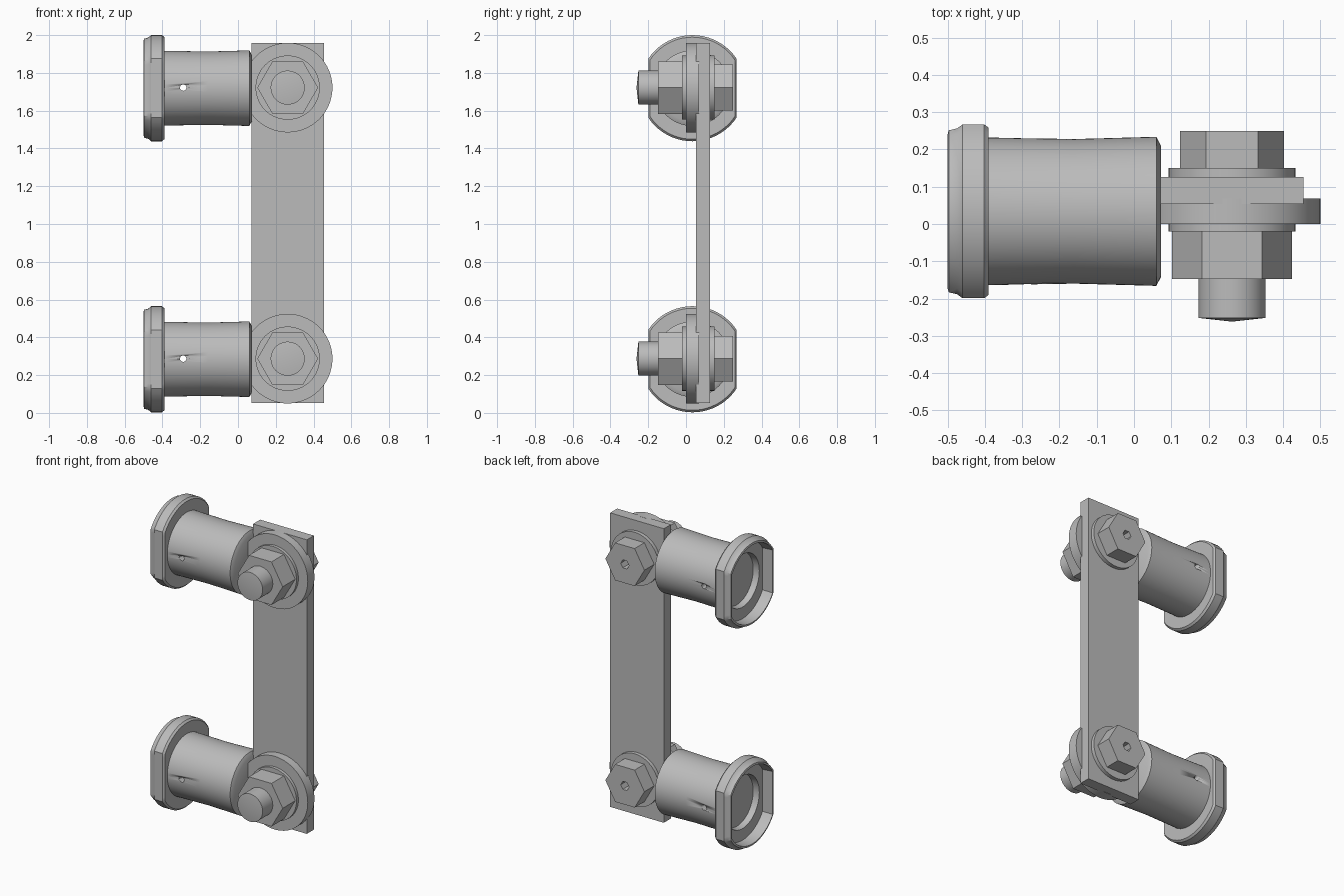
import bpy, bmesh, math

cube = bpy.data.objects.get("Cube")
if cube:
    bpy.data.objects.remove(cube, do_unlink=True)

# Single plain metal colour
metal = bpy.data.materials.new("grey metal")
metal.use_nodes = True
GREY = (0.5, 0.5, 0.5, 1)
metal.diffuse_color = GREY
metal.node_tree.nodes["Principled BSDF"].inputs["Base Color"].default_value = GREY


def finish(name, bm):
    bmesh.ops.recalc_face_normals(bm, faces=bm.faces)
    mesh = bpy.data.meshes.new(name)
    bm.to_mesh(mesh)
    bm.free()
    mesh.materials.append(metal)
    mesh.shade_smooth()
    mesh.set_sharp_from_angle(angle=math.radians(30))
    obj = bpy.data.objects.new(name, mesh)
    bpy.context.collection.objects.link(obj)
    return obj


def lathe(name, profile, centre, axis="y", sides=64, flat=None):
    """Turn (position along axis, radius) points; flat trims the wide parts in y."""
    bm = bmesh.new()
    rings = []
    for along, r in profile:
        ring = []
        for i in range(sides if r > 0 else 1):
            a = math.tau * i / sides
            p, q = r * math.cos(a), r * math.sin(a)
            if flat and r > 0.21:
                p = max(-flat * r, min(flat * r, p))
            off = (p, along, q) if axis == "y" else (along, p, q)
            ring.append(bm.verts.new([c + o for c, o in zip(centre, off)]))
        rings.append(ring)
    for a, b in zip(rings, rings[1:]):
        for i in range(sides):
            j = (i + 1) % sides
            quad = [a[i % len(a)], a[j % len(a)], b[j % len(b)], b[i % len(b)]]
            bm.faces.new(list(dict.fromkeys(quad)))
    return finish(name, bm)


def disc(name, y0, y1, r, centre, sides=64):
    return lathe(name, [(y0, 0), (y0, r), (y1, r), (y1, 0)], centre, sides=sides)


# Flat connecting bar
bm = bmesh.new()
bmesh.ops.create_cube(bm, size=1)
for v in bm.verts:
    v.co = (0.263 + v.co.x * 0.385, 0.09 + v.co.y * 0.072, 1.005 + v.co.z * 1.905)
finish("connecting_bar", bm)

# Flanged barrel: end face, body, flange with raised lip, recess and shallow bore
BARREL = [(0.073, 0), (0.073, 0.175), (0.06, 0.2), (-0.16, 0.194), (-0.392, 0.198),
          (-0.39, 0.27), (-0.402, 0.281), (-0.46, 0.281), (-0.475, 0.268),
          (-0.497, 0.262), (-0.5, 0.25), (-0.43, 0.245), (-0.43, 0.17),
          (-0.39, 0.165), (-0.39, 0)]

for label, z in (("upper", 1.719), ("lower", 0.284)):
    barrel = lathe(label + "_barrel", BARREL, (0, 0.034, z), axis="x", flat=0.83)

    # Small pin hole straight through the barrel
    cutter = disc(label + "_pin_hole_cutter", -0.4, 0.4, 0.017, (-0.29, 0.03, z + 0.003), 16)
    cutter.hide_render = True
    cutter.hide_set(True)
    cutter.display_type = "WIRE"
    cut = barrel.modifiers.new("pin_hole", "BOOLEAN")
    cut.operation = "DIFFERENCE"
    cut.solver = "EXACT"
    cut.object = cutter

    # Bolt stack, from the back to the front
    c = (0.263, 0, z + 0.003)
    lathe(label + "_bolt_head", [(0.149, 0), (0.149, 0.14), (0.25, 0.14),
                                 (0.25, 0.03), (0.19, 0.03), (0.19, 0)], c, sides=6)
    disc(label + "_back_washer", 0.12, 0.15, 0.17, c)
    disc(label + "_large_washer", 0, 0.068, 0.237, c)
    disc(label + "_front_washer", -0.02, 0.01, 0.17, c)
    disc(label + "_nut", -0.148, -0.019, 0.161, c, 6)
    lathe(label + "_bolt_shank", [(0.16, 0), (0.16, 0.09), (-0.252, 0.09), (-0.262, 0)], c)
